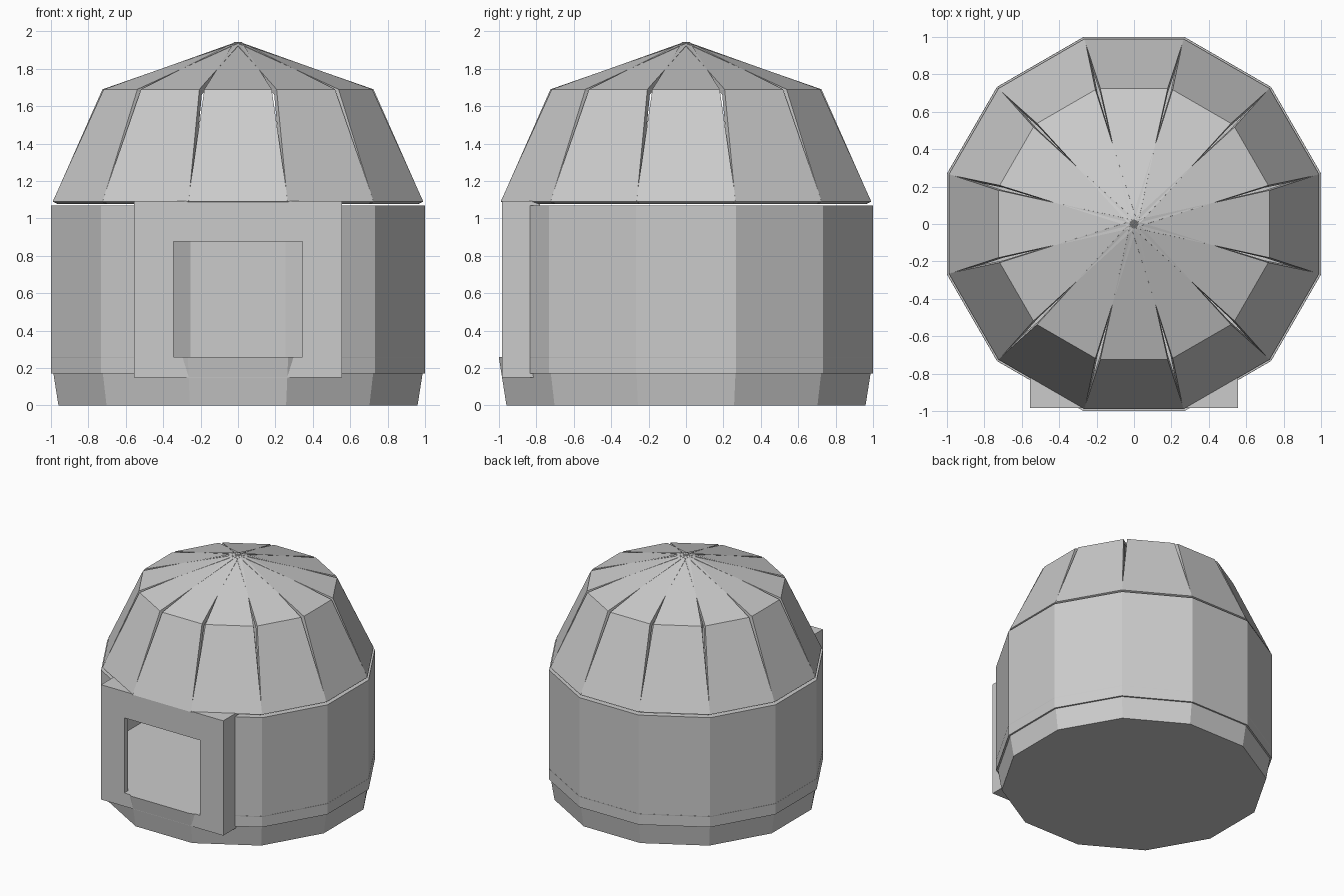
import bpy, bmesh
from math import sin, cos, tan, pi, radians
from mathutils import Matrix

if "Cube" in bpy.data.objects:
    bpy.data.objects.remove(bpy.data.objects["Cube"])

SIDES = 12
HALF = pi / SIDES

grey = bpy.data.materials.new("plain grey")
grey.use_nodes = True
COLOUR = (0.6, 0.6, 0.6, 1)
grey.diffuse_color = COLOUR
grey.node_tree.nodes["Principled BSDF"].inputs["Base Color"].default_value = COLOUR


def finish(name, bm):
    bmesh.ops.recalc_face_normals(bm, faces=bm.faces)
    mesh = bpy.data.meshes.new(name)
    bm.to_mesh(mesh)
    bm.free()
    mesh.materials.append(grey)
    obj = bpy.data.objects.new(name, mesh)
    bpy.context.collection.objects.link(obj)
    return obj


def loft(bm, loops, closed=False):
    """Join equal-length closed loops with quads; cap the ends unless closed."""
    rings = [[bm.verts.new(p) for p in loop] for loop in loops]
    n = len(rings[0])
    pairs = list(zip(rings, rings[1:]))
    if closed:
        pairs.append((rings[-1], rings[0]))
    else:
        bm.faces.new(rings[0])
        bm.faces.new(rings[-1])
    for a, b in pairs:
        for i in range(n):
            j = (i + 1) % n
            bm.faces.new((a[i], a[j], b[j], b[i]))


def corner(apothem, angle):
    """Polygon corner, angle measured from the front towards +x."""
    r = apothem / cos(HALF)
    return (r * sin(angle), -r * cos(angle))


# Tapered foundation whose top is the floor
bm = bmesh.new()
loft(bm, [[(*corner(a, HALF * (2 * i + 1)), z) for i in range(SIDES)]
          for a, z in ((0.96, 0), (1.001, 0.26))])
finish("foundation", bm)

# Wall ring, open at the doorway
DOOR = 0.55


def wall_path(apothem):
    y = (DOOR * sin(2 * HALF) - apothem) / cos(2 * HALF)
    mid = [corner(apothem, HALF * (2 * i + 1)) for i in range(1, SIDES - 1)]
    return [(DOOR, y)] + mid + [(-DOOR, y)]


outer, inner = wall_path(1.0), wall_path(0.95)
bm = bmesh.new()
loft(bm, [[(*o, 0.17), (*o, 1.07), (*i, 1.07), (*i, 0.17)]
          for o, i in zip(outer, inner)])
finish("wall", bm)

# Entrance surround: hollow box with an opening in its front plate
FRONT, PLATE, BACK = -0.984, -0.936, -0.78


def rect(w, low, high, y):
    return [(-w, y, low), (w, y, low), (w, y, high), (-w, y, high)]


hole, shell, lining = (0.345, 0.26, 0.877), (0.555, 0.15, 1.093), (0.505, 0.2, 1.045)
bm = bmesh.new()
loft(bm, [rect(*hole, FRONT), rect(*shell, FRONT), rect(*shell, BACK),
          rect(*lining, BACK), rect(*lining, PLATE), rect(*hole, PLATE)], closed=True)
finish("entrance_surround", bm)

# Roof plates: bent, thick, slightly narrow at the bend so slots open there
OUTSIDE = ((0.99, 1.09), (0.725, 1.69), (0, 1.943))
INSIDE = ((0.958, 1.076), (0.699, 1.662), (0, 1.906))
WIDTHS = (0.267, 0.18, 0.02)
for k in range(SIDES):
    bm = bmesh.new()
    loft(bm, [[(-w, -o[0], o[1]), (w, -o[0], o[1]), (w, -i[0], i[1]), (-w, -i[0], i[1])]
              for o, i, w in zip(OUTSIDE, INSIDE, WIDTHS)])
    bm.transform(Matrix.Rotation(2 * HALF * k, 4, "Z"))
    finish(f"roof_plate_{k + 1}", bm)
